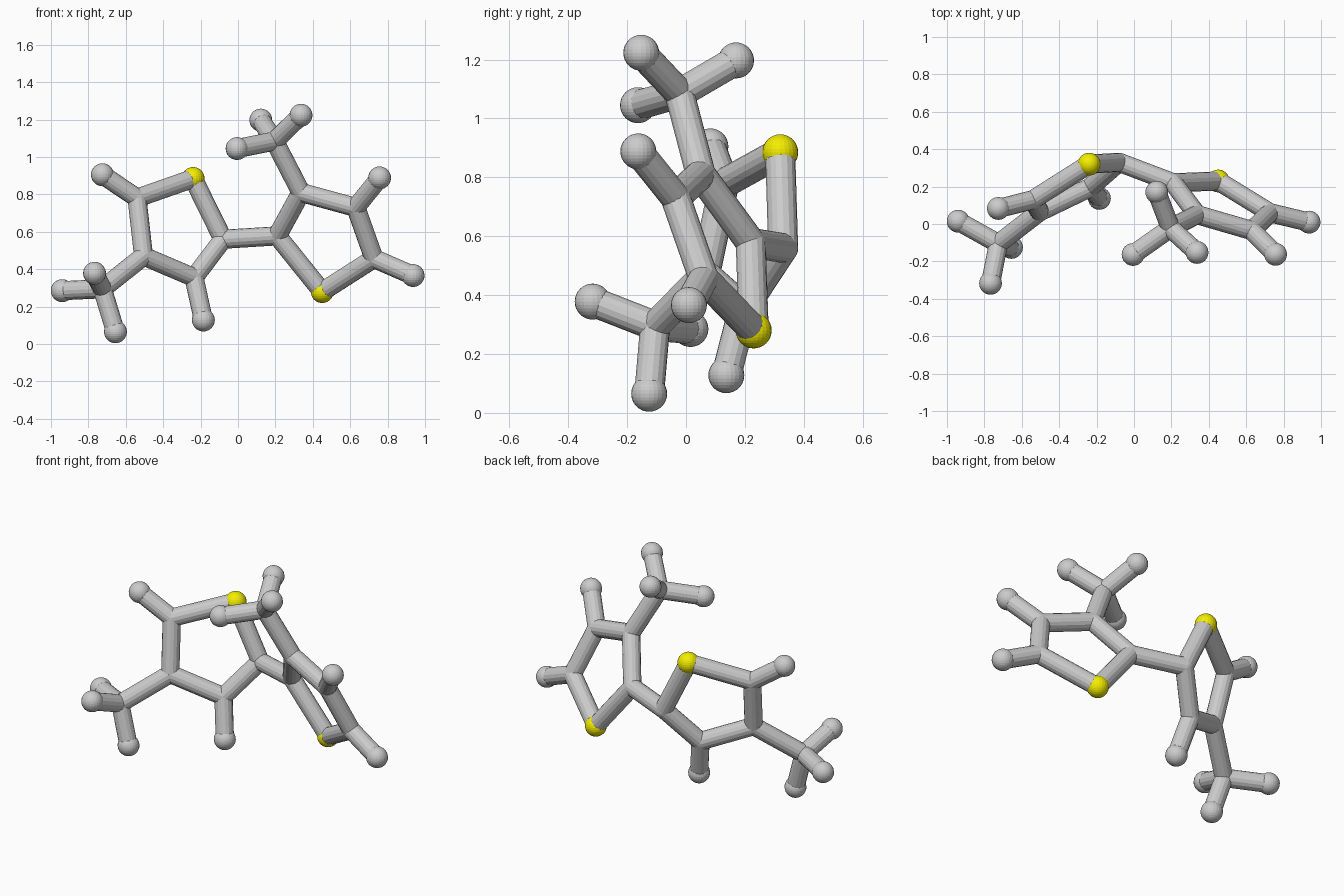
import bpy, math
from mathutils import Vector

if "Cube" in bpy.data.objects:
    bpy.data.objects.remove(bpy.data.objects["Cube"])

BALL, ROD = 0.061, 0.051

yellow = bpy.data.materials.new("yellow")
yellow.diffuse_color = (0.9, 0.85, 0.0, 1)
yellow.use_nodes = True
yellow.node_tree.nodes["Principled BSDF"].inputs["Base Color"].default_value = yellow.diffuse_color

# Joint positions: s = yellow ball, c = rod joint, h = grey end ball, m = three-way branch
atoms = {
    # left ring
    "s1": (-0.24, 0.32, 0.885), "c2": (-0.08, 0.33, 0.56), "c3": (-0.235, 0.195, 0.355),
    "c4": (-0.505, 0.065, 0.47), "c5": (-0.54, 0.13, 0.78),
    "h3": (-0.185, 0.137, 0.128), "h5": (-0.725, 0.083, 0.905),
    # left branch
    "m1": (-0.725, -0.105, 0.295), "h6": (-0.94, 0.015, 0.285),
    "h7": (-0.767, -0.317, 0.378), "h8": (-0.655, -0.125, 0.065),
    # right ring
    "c12": (0.21, 0.22, 0.578), "c13": (0.337, 0.05, 0.81), "c14": (0.63, -0.035, 0.73),
    "c15": (0.727, 0.06, 0.457), "s11": (0.45, 0.23, 0.28),
    "h14": (0.757, -0.162, 0.888), "h15": (0.936, 0.01, 0.366),
    # right branch
    "m11": (0.195, -0.022, 1.085), "h16": (0.122, 0.17, 1.197),
    "h17": (0.337, -0.152, 1.223), "h18": (-0.005, -0.163, 1.045),
}
bonds = """s1-c2 c2-c3 c3-c4 c4-c5 c5-s1 c3-h3 c5-h5 c4-m1 m1-h6 m1-h7 m1-h8
c2-c12 c12-c13 c13-c14 c14-c15 c15-s11 s11-c12 c14-h14 c15-h15
c13-m11 m11-h16 m11-h17 m11-h18""".split()


def ball(name, pos, r):
    bpy.ops.mesh.primitive_uv_sphere_add(segments=24, ring_count=16, radius=r, location=pos)
    ob = bpy.context.object
    ob.name = name
    return ob


def rod(name, a, b):
    a, b = Vector(a), Vector(b)
    d = b - a
    bpy.ops.mesh.primitive_cylinder_add(vertices=16, radius=ROD, depth=d.length, location=(a + b) / 2)
    ob = bpy.context.object
    ob.name = name
    ob.rotation_euler = d.to_track_quat('Z', 'Y').to_euler()


# Balls and rounded joints
for key, pos in atoms.items():
    if key[0] == "s":
        ball("yellow_ball", pos, BALL).data.materials.append(yellow)
    elif key[0] == "h":
        ball("end_ball", pos, BALL)
    else:
        ball("rod_joint", pos, ROD)

# Connecting rods
for pair in bonds:
    p, q = pair.split("-")
    rod("rod", atoms[p], atoms[q])
